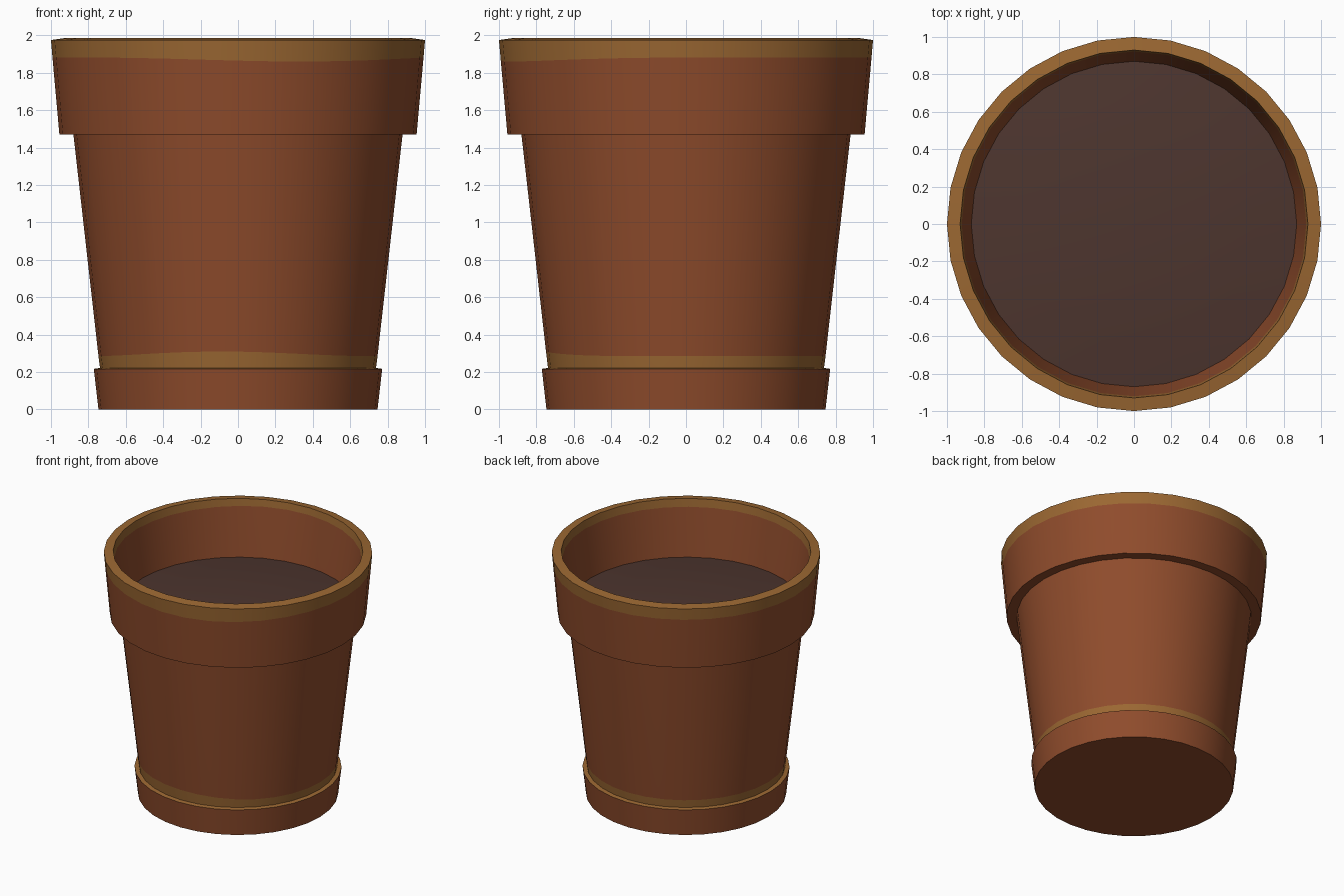
import bpy, bmesh, math

if "Cube" in bpy.data.objects:
    bpy.data.objects.remove(bpy.data.objects["Cube"])

SIDES = 32


def material(name, rgb):
    m = bpy.data.materials.new(name)
    m.diffuse_color = (*rgb, 1)
    m.use_nodes = True
    m.node_tree.nodes["Principled BSDF"].inputs["Base Color"].default_value = m.diffuse_color
    return m


terracotta = material("terracotta", (0.275, 0.072, 0.025))
moss = material("mossy_ochre", (0.328, 0.137, 0.032))
soil = material("dark_soil", (0.075, 0.036, 0.028))


def bump(a, centre, height):
    """Slight local rise or dip of a painted edge around one direction."""
    return height * max(0, math.cos(math.radians(a - centre))) ** 4


def lathe(name, profile, mats):
    """profile: (radius, z, material of the band that follows, edge wobble or None)"""
    bm = bmesh.new()
    rings = []
    for r, z, _, wob in profile:
        if r == 0:
            rings.append([bm.verts.new((0, 0, z))] * SIDES)
            continue
        ring = []
        for i in range(SIDES):
            a = 360 * i / SIDES
            dz = bump(a, *wob) if wob else 0
            rr = r + dz * 0.1
            t = math.radians(a)
            ring.append(bm.verts.new((rr * math.cos(t), rr * math.sin(t), z + dz)))
        rings.append(ring)
    for k in range(len(rings) - 1):
        lo, hi = rings[k], rings[k + 1]
        for i in range(SIDES):
            j = (i + 1) % SIDES
            vs = list(dict.fromkeys((lo[i], lo[j], hi[j], hi[i])))
            bm.faces.new(vs).material_index = profile[k][2]
    bmesh.ops.recalc_face_normals(bm, faces=bm.faces)
    me = bpy.data.meshes.new(name)
    bm.to_mesh(me)
    bm.free()
    for m in mats:
        me.materials.append(m)
    ob = bpy.data.objects.new(name, me)
    bpy.context.collection.objects.link(ob)
    bpy.ops.object.select_all(action='DESELECT')
    ob.select_set(True)
    bpy.context.view_layer.objects.active = ob
    bpy.ops.object.shade_smooth_by_angle(angle=math.radians(30))
    return ob


# Pot: closed bottom, foot band, tapered body, collar, inner wall, gently domed soil
lathe("flower_pot", [
    (0, 0, 0, None),
    (0.746, 0, 0, None),
    (0.771, 0.217, 1, None),              # mossy ledge of the foot
    (0.738, 0.222, 1, None),              # mossy band above the foot
    (0.746, 0.285, 0, (263, 0.025)),
    (0.880, 1.471, 0, None),              # underside of the collar
    (0.955, 1.471, 0, None),
    (0.992, 1.882, 1, (290, -0.022)),     # mossy band at the rim
    (1.000, 1.975, 1, None),
    (0.930, 1.985, 1, None),
    (0.921, 1.92, 0, (100, 0.01)),        # inner wall
    (0.870, 1.53, 2, None),               # soil
    (0.65, 1.557, 2, None),
    (0.40, 1.577, 2, None),
    (0, 1.59, 2, None),
], [terracotta, moss, soil])
